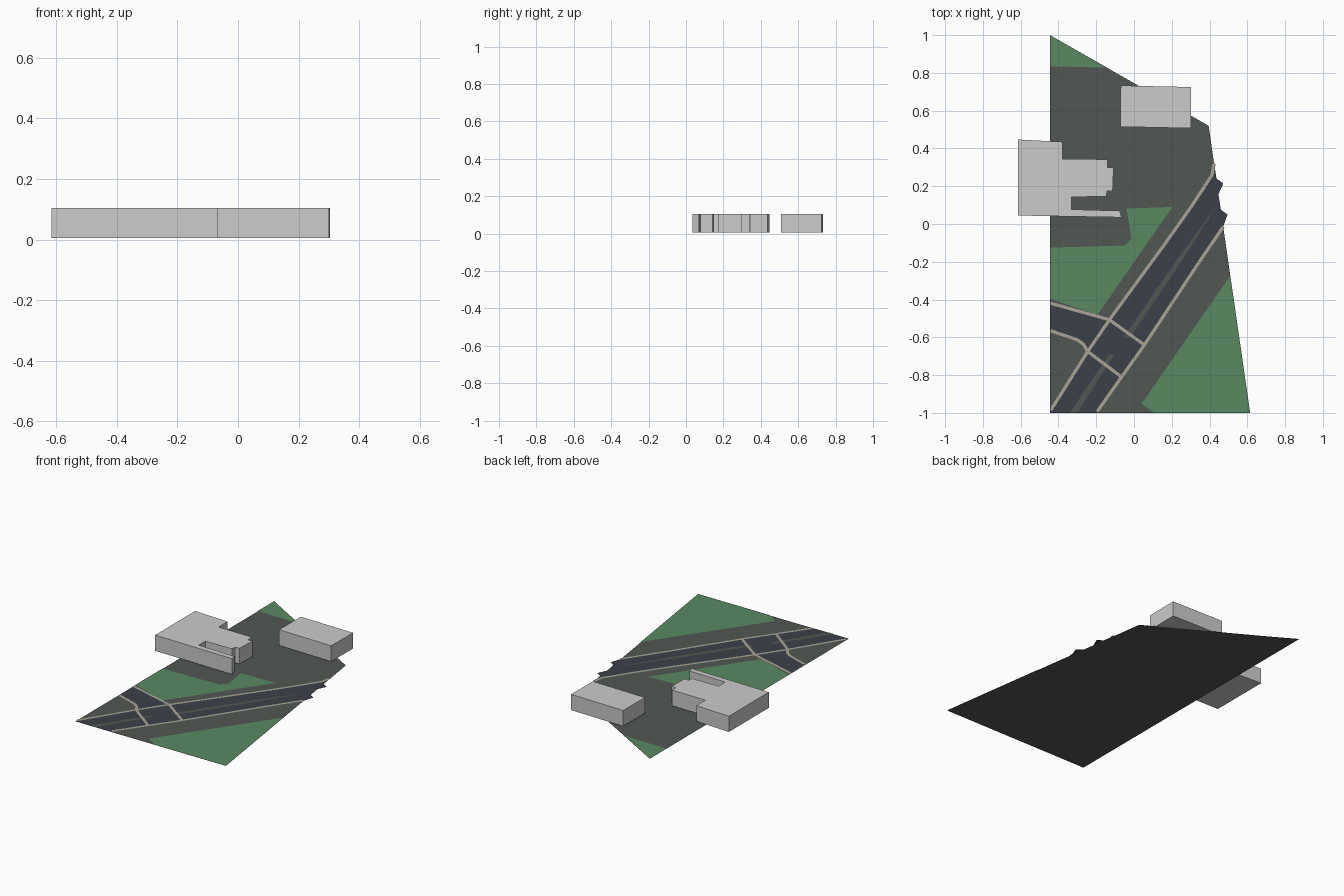
import bpy, bmesh
from mathutils import Vector

if "Cube" in bpy.data.objects:
    bpy.data.objects.remove(bpy.data.objects["Cube"])


def material(name, rgb):
    m = bpy.data.materials.new(name)
    m.diffuse_color = (*rgb, 1)
    m.use_nodes = True
    m.node_tree.nodes["Principled BSDF"].inputs["Base Color"].default_value = m.diffuse_color
    return m


PAVING = material("paving", (0.085, 0.095, 0.085))
GRASS = material("grass", (0.10, 0.25, 0.12))
ASPHALT = material("asphalt", (0.045, 0.052, 0.065))
KERB = material("kerb_stone", (0.40, 0.37, 0.31))


def finish(name, bm, mat=None):
    me = bpy.data.meshes.new(name)
    bm.to_mesh(me)
    bm.free()
    ob = bpy.data.objects.new(name, me)
    bpy.context.collection.objects.link(ob)
    if mat:
        me.materials.append(mat)
    return ob


def patch(name, outline, z, mat):
    """Flat polygon facing up."""
    bm = bmesh.new()
    face = bm.faces.new([bm.verts.new((x, y, z)) for x, y in outline])
    face.normal_update()
    if face.normal.z < 0:
        face.normal_flip()
    return finish(name, bm, mat)


def strip(name, path, width, z, mat):
    """Flat band of constant width with mitred joints along a path."""
    pts = [Vector(p) for p in path]
    dirs = [(b - a).normalized() for a, b in zip(pts, pts[1:])]
    bm = bmesh.new()
    rows = []
    for i, p in enumerate(pts):
        d0, d1 = dirs[max(i - 1, 0)], dirs[min(i, len(dirs) - 1)]
        t = (d0 + d1).normalized()
        off = Vector((-t.y, t.x)) * (width / 2 / t.dot(d1))
        rows.append([bm.verts.new((*(p + s * off), z)) for s in (1, -1)])
    for (a, b), (c, d) in zip(rows, rows[1:]):
        bm.faces.new((a, b, d, c))
    return finish(name, bm, mat)


def building(name, outline, z0=0.005, z1=0.105):
    """Footprint extruded to a closed block."""
    bm = bmesh.new()
    base = bm.faces.new([bm.verts.new((x, y, z0)) for x, y in outline])
    top = bmesh.ops.extrude_face_region(bm, geom=[base], use_keep_orig=True)
    verts = [v for v in top["geom"] if isinstance(v, bmesh.types.BMVert)]
    bmesh.ops.translate(bm, verts=verts, vec=(0, 0, z1 - z0))
    bmesh.ops.recalc_face_normals(bm, faces=bm.faces)
    return finish(name, bm)


# Site
patch("site_paving", [(-.445, 1), (-.445, -1), (.615, -1), (.395, .52)], 0, PAVING)

# Lawns
patch("lawn_north", [(-.445, 1), (-.445, .835), (-.155, .828)], .002, GRASS)
patch("lawn_middle", [(-.445, -.125), (-.445, -.395), (-.193, -.48), (.203, .09),
                      (-.04, .082), (-.013, -.077), (-.05, -.114)], .002, GRASS)
patch("lawn_south", [(.51, -.273), (.04, -.952), (.108, -1), (.615, -1)], .002, GRASS)

# Kerb lines, shared with the road edges
west_kerb = [(-.44, -.985), (-.245, -.675), (-.13, -.507), (.16, -.11),
             (.304, .093), (.412, .258), (.424, .32)]
east_kerb = [(-.195, -.993), (-.066, -.81), (.055, -.64), (.346, -.2), (.472, -.015)]
side_north = [(-.441, -.42), (-.2, -.487), (-.13, -.507)]
side_south = [(-.441, -.565), (-.3, -.613), (-.267, -.637), (-.245, -.675)]

# Roads, with two carriageway ends running past the site edge
road_end = [(.495, .05), (.46, .075), (.443, .15), (.473, .215), (.437, .24)]
patch("main_road", [(-.445, -1), (-.2, -1)] + east_kerb[1:] + road_end
      + west_kerb[::-1][:-1], .001, ASPHALT)
patch("side_road", side_north + side_south[::-1], .0012, ASPHALT)

# Central reservation
patch("median_south", [(-.34, -1), (-.30, -1), (-.105, -.69), (-.135, -.695)], .0025, PAVING)
patch("median_north", [(-.055, -.6), (-.02, -.6), (.25, -.2), (.44, .10), (.22, -.2)],
      .0025, PAVING)

# Kerbs and crossing lines
crossings = {"crossing_north": [(-.13, -.507), (.055, -.64)],
             "crossing_south": [(-.245, -.675), (-.066, -.81)]}
for name, path in {"kerb_west": west_kerb, "kerb_east": east_kerb,
                   "kerb_side_north": side_north, "kerb_side_south": side_south,
                   **crossings}.items():
    strip(name, path, .017, .003, KERB)

# Buildings
building("west_building", [
    (-.615, .447), (-.378, .435), (-.378, .345), (-.14, .342), (-.14, .3),
    (-.108, .3), (-.113, .175), (-.143, .175), (-.146, .146), (-.33, .143),
    (-.33, .077), (-.075, .07), (-.066, .035), (-.615, .045)])
building("north_building", [(-.07, .733), (.303, .725), (.301, .507), (-.072, .515)])
